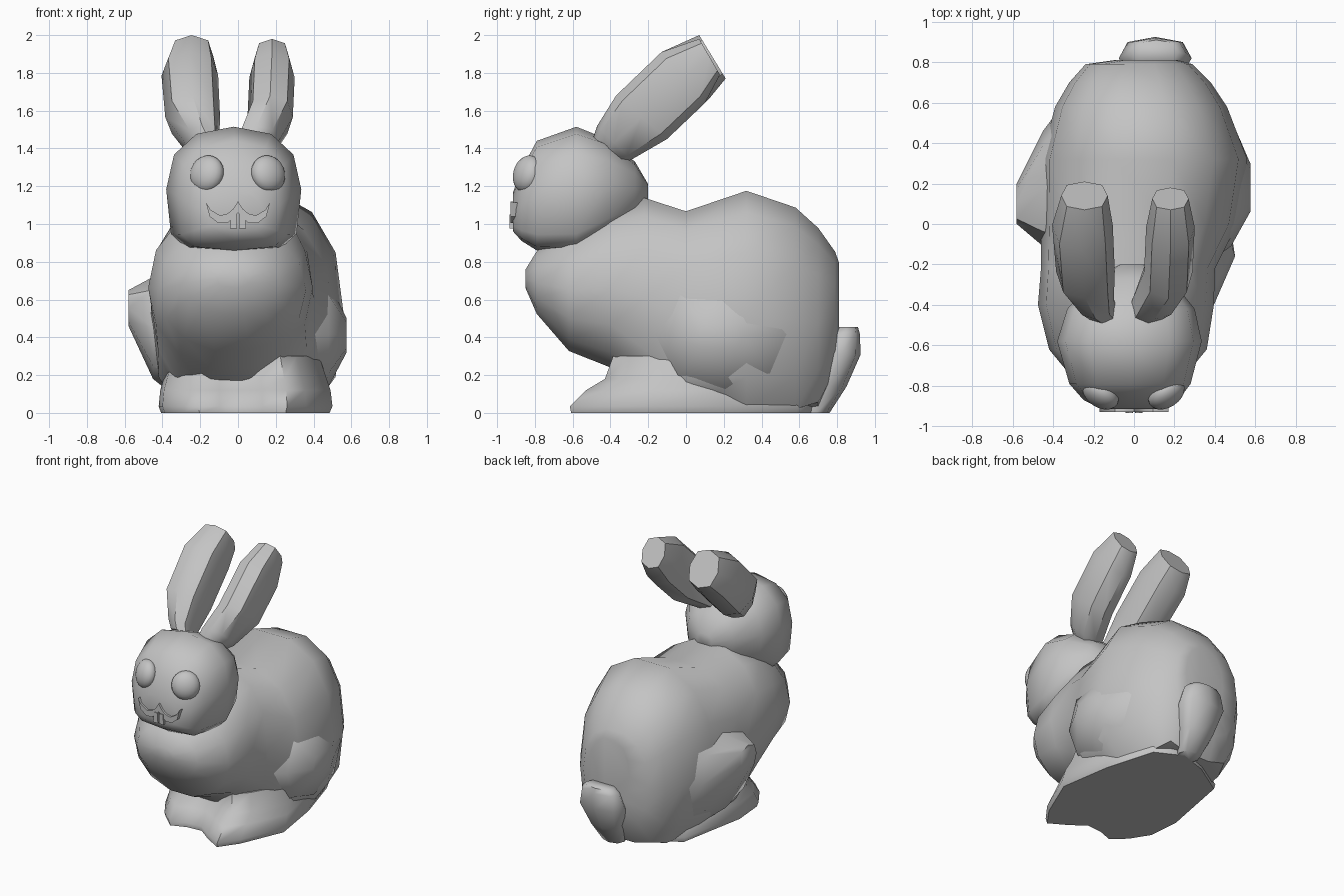
import bpy, bmesh, math
from mathutils import Vector, Matrix

if "Cube" in bpy.data.objects:
    bpy.data.objects.remove(bpy.data.objects["Cube"])

# Single plain grey
GREY = (0.55, 0.55, 0.55, 1.0)
mat = bpy.data.materials.new("plain grey")
mat.use_nodes = True
mat.diffuse_color = GREY
bsdf = next(n for n in mat.node_tree.nodes if n.type == 'BSDF_PRINCIPLED')
bsdf.inputs["Base Color"].default_value = GREY


def finish(bm, name, angle):
    bmesh.ops.recalc_face_normals(bm, faces=bm.faces)
    me = bpy.data.meshes.new(name)
    bm.to_mesh(me)
    bm.free()
    ob = bpy.data.objects.new(name, me)
    bpy.context.collection.objects.link(ob)
    me.materials.append(mat)
    bpy.ops.object.select_all(action='DESELECT')
    ob.select_set(True)
    bpy.context.view_layer.objects.active = ob
    bpy.ops.object.shade_smooth_by_angle(angle=math.radians(angle))


def loft(name, rings, angle=50):
    """Skin a list of equal-length point rings and cap both ends."""
    bm = bmesh.new()
    vs = [[bm.verts.new(p) for p in r] for r in rings]
    n = len(vs[0])
    for a, b in zip(vs, vs[1:]):
        for i in range(n):
            j = (i + 1) % n
            bm.faces.new((a[i], a[j], b[j], b[i]))
    bm.faces.new(vs[0])
    bm.faces.new(vs[-1])
    finish(bm, name, angle)


def oval(n, power, low_power=None):
    """Unit rounded-square outline; the lower half may be squarer."""
    pts = []
    for i in range(n):
        a = 2 * math.pi * i / n
        c, s = math.cos(a), math.sin(a)
        p = low_power if low_power and s < -0.01 else power
        pts.append((math.copysign(abs(c) ** p, c), math.copysign(abs(s) ** p, s)))
    return pts


def section(outline, y, x0, x1, z0, z1):
    """Upright cross-section at y, flattened just above the floor."""
    return [((x0 + x1) / 2 + u * (x1 - x0) / 2, y,
             max(0.02, (z0 + z1) / 2 + v * (z1 - z0) / 2)) for u, v in outline]


def ellipsoid(name, loc, radii, rot, seg, rings):
    bm = bmesh.new()
    bmesh.ops.create_uvsphere(bm, u_segments=seg, v_segments=rings, radius=1)
    m = Matrix.Translation(loc) @ rot @ Matrix.Diagonal((*radii, 1))
    bmesh.ops.transform(bm, matrix=m, verts=bm.verts)
    finish(bm, name, 60)


# Body: round chest overhanging the paws, then the fuller back
chest = [(-0.85, -0.11, 0.07, 0.66, 0.76), (-0.79, -0.28, 0.22, 0.52, 0.86),
         (-0.62, -0.42, 0.36, 0.32, 0.98), (-0.40, -0.475, 0.395, 0.23, 1.10)]
back = [(-0.22, -0.46, 0.40, 0.06, 1.15), (0.0, -0.46, 0.51, -0.12, 1.08),
        (0.32, -0.46, 0.56, -0.15, 1.19), (0.58, -0.39, 0.46, -0.12, 1.10),
        (0.70, -0.32, 0.38, -0.04, 0.99), (0.79, -0.24, 0.29, 0.16, 0.86),
        (0.81, -0.10, 0.22, 0.32, 0.80)]
loft("body", [section(oval(14, 0.95), *s) for s in chest]
     + [section(oval(14, 0.85), *s) for s in back])

# Head, squarer along the jaw
loft("head", [section(oval(12, 0.85, 0.5), *s) for s in (
    (-0.915, -0.16, 0.13, 0.96, 1.17), (-0.87, -0.25, 0.22, 0.91, 1.29),
    (-0.79, -0.32, 0.28, 0.86, 1.44), (-0.58, -0.38, 0.335, 0.85, 1.515),
    (-0.42, -0.33, 0.30, 0.95, 1.45), (-0.27, -0.20, 0.18, 1.05, 1.33),
    (-0.20, -0.07, 0.05, 1.12, 1.21))])

# Feet and base: floor outline, drawn in as it rises
base = [(-0.42, -0.05), (-0.40, -0.28), (-0.31, -0.42), (-0.21, -0.51), (-0.10, -0.47),
        (0.02, -0.46), (0.13, -0.54), (0.26, -0.615), (0.36, -0.48), (0.50, -0.16),
        (0.44, 0.22), (0.33, 0.59), (0.13, 0.69), (-0.08, 0.62), (-0.32, 0.47)]
loft("feet_base", [[(x * sx, 0.1 + (y - 0.1) * sy, z) for x, y in base]
                   for z, sx, sy in ((0, 0.97, 0.99), (0.035, 1, 1), (0.12, 0.98, 0.88),
                                     (0.18, 0.94, 0.74), (0.30, 0.86, 0.68))])

# Thighs: stacked sections from the body outward (x, y range, z range)
def thigh(name, stations):
    loft(name, [[(x, (y0 + y1) / 2 + u * (y1 - y0) / 2, (z0 + z1) / 2 + v * (z1 - z0) / 2)
                 for u, v in oval(8, 0.85)] for x, y0, y1, z0, z1 in stations], 45)


thigh("right_thigh", ((-0.30, -0.16, 0.66, 0.06, 0.82), (-0.45, -0.11, 0.46, 0.18, 0.72),
                      (-0.58, 0.0, 0.20, 0.46, 0.65)))
thigh("left_thigh", ((0.30, -0.24, 0.70, 0.04, 0.80), (0.48, -0.11, 0.52, 0.14, 0.69),
                     (0.575, 0.06, 0.30, 0.32, 0.50)))


# Ears: (centre x, half width, front edge y z, back edge y z) along each ear
def ear(name, stations):
    rings = []
    for x, rx, yf, zf, yb, zb in stations:
        front, rear = Vector((x, yf, zf)), Vector((x, yb, zb))
        rings.append([(front + rear) / 2 + (front - rear) / 2 * v + Vector((u * rx, 0, 0))
                      for u, v in oval(8, 0.8)])
    loft(name, rings, 45)


ear("left_ear", ((0.07, 0.09, -0.49, 1.46, -0.34, 1.32), (0.10, 0.11, -0.47, 1.52, -0.29, 1.34),
                 (0.17, 0.12, -0.37, 1.68, -0.10, 1.45), (0.18, 0.12, -0.13, 1.91, 0.10, 1.64),
                 (0.18, 0.09, 0.07, 1.98, 0.18, 1.79)))
ear("right_ear", ((-0.16, 0.08, -0.49, 1.46, -0.34, 1.32), (-0.19, 0.09, -0.47, 1.52, -0.29, 1.34),
                  (-0.24, 0.145, -0.37, 1.68, -0.10, 1.45), (-0.255, 0.15, -0.13, 1.91, 0.12, 1.66),
                  (-0.245, 0.115, 0.07, 2.0, 0.21, 1.77)))

# Tail, narrow at the floor and rounded on top
loft("tail", [[(x + u * rx, y + v * ry, z) for u, v in oval(8, 0.8)]
              for x, y, z, rx, ry in ((0.10, 0.69, 0.0, 0.08, 0.07), (0.10, 0.76, 0.14, 0.13, 0.09),
                                      (0.105, 0.82, 0.31, 0.18, 0.105),
                                      (0.11, 0.84, 0.42, 0.15, 0.08),
                                      (0.11, 0.85, 0.455, 0.11, 0.06))], 60)

# Eyes: flattened balls turned outward
for side, name, x in ((1, "left_eye", 0.16), (-1, "right_eye", -0.165)):
    rot = Matrix.Rotation(side * math.radians(32), 4, 'Z') @ Matrix.Rotation(math.radians(-15), 4, 'X')
    ellipsoid(name, (x, -0.84, 1.265), (0.098, 0.065, 0.1), rot, 20, 12)


def plate(name, outline, y0, y1):
    loft(name, [[(x, y, z) for x, z in outline] for y in (y0, y1)], 30)


# Mouth: curled W shape, mirrored half outline
upper = [(-0.17, 1.115), (-0.145, 1.075), (-0.095, 1.045), (-0.055, 1.055), (-0.025, 1.08)]
lower = [(-0.025, 1.035), (-0.055, 1.005), (-0.105, 1.005), (-0.15, 1.04)]
mirror = lambda pts: [(-x, z) for x, z in reversed(pts)]
plate("mouth", upper + [(0, 1.12)] + mirror(upper) + mirror(lower) + [(0, 1.06)] + lower,
      -0.93, -0.85)

# Teeth
for name, x in (("right_tooth", -0.023), ("left_tooth", 0.023)):
    plate(name, [(x - 0.019, 0.975), (x + 0.019, 0.975), (x + 0.016, 1.05), (x - 0.016, 1.05)],
          -0.935, -0.87)
